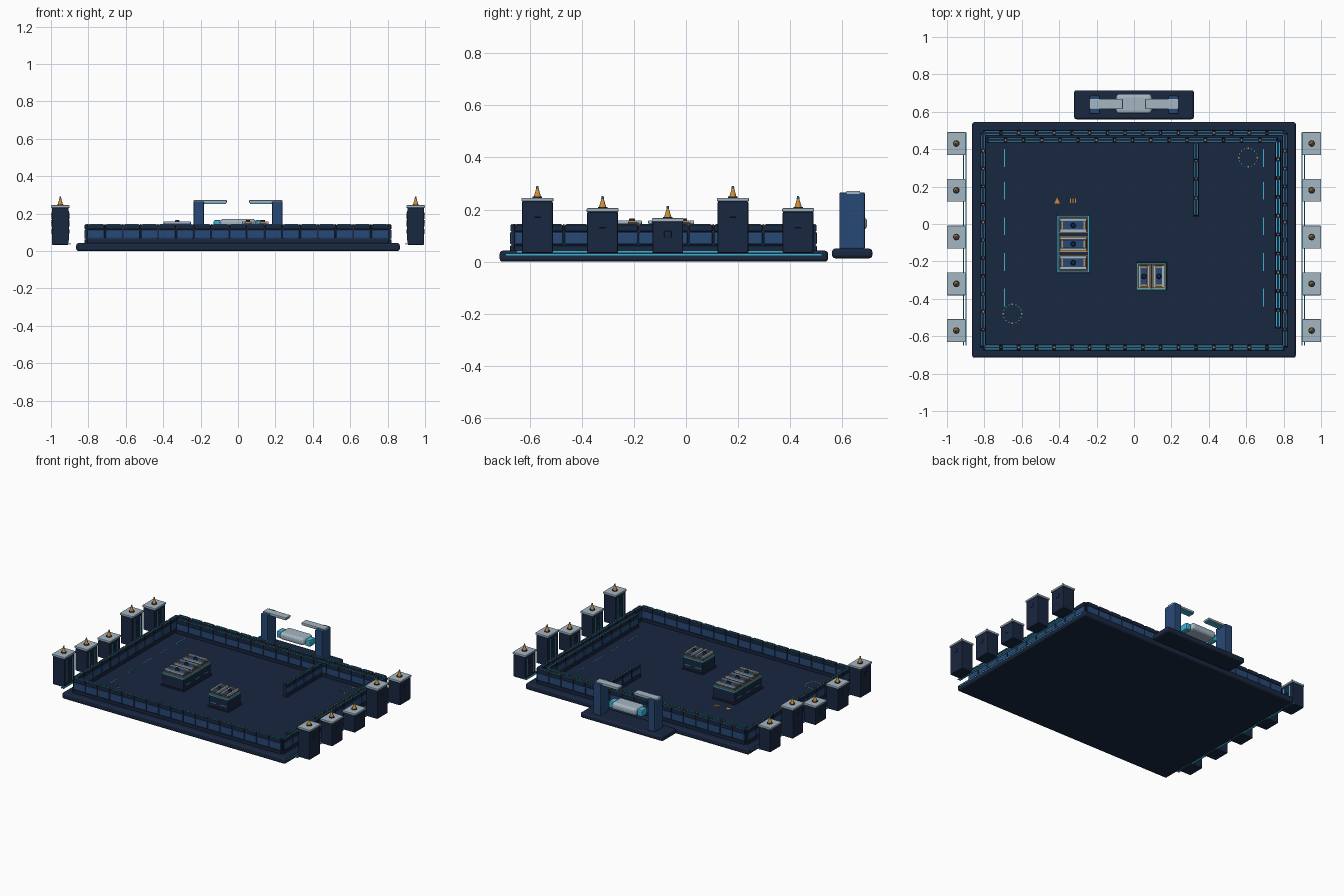
import bpy, bmesh, math
from mathutils import Matrix, Vector

if "Cube" in bpy.data.objects:
    bpy.data.objects.remove(bpy.data.objects["Cube"])


def material(name, hexa):
    lin = [(int(hexa[i:i + 2], 16) / 255) ** 2.2 for i in (0, 2, 4)]
    m = bpy.data.materials.new(name)
    m.diffuse_color = (*lin, 1)
    m.use_nodes = True
    m.node_tree.nodes["Principled BSDF"].inputs["Base Color"].default_value = m.diffuse_color
    return m


NAVY = material("navy", "1f2b42")
BLUE = material("blue", "2c4a75")
GREY = material("pale_grey", "a3b4c1")
CYAN = material("cyan", "3fb0d0")
AMBER = material("amber", "d08a35")
DARK = material("dark", "141b29")


def finish(name, bm, mat, bevel=0, segments=2, smooth=False):
    me = bpy.data.meshes.new(name)
    bm.to_mesh(me)
    bm.free()
    ob = bpy.data.objects.new(name, me)
    bpy.context.collection.objects.link(ob)
    me.materials.append(mat)
    if bevel:
        b = ob.modifiers.new("bevel", "BEVEL")
        b.width, b.segments = bevel, segments
    if smooth:
        bpy.ops.object.select_all(action="DESELECT")
        ob.select_set(True)
        bpy.context.view_layer.objects.active = ob
        bpy.ops.object.shade_smooth_by_angle(angle=math.radians(40))
    return ob


def boxes(name, items, mat, bevel=0, frame=Matrix(), segments=2):
    """One object from boxes given as (x0, x1, y0, y1, z0, z1)."""
    bm = bmesh.new()
    for x0, x1, y0, y1, z0, z1 in items:
        m = Matrix.Translation(((x0 + x1) / 2, (y0 + y1) / 2, (z0 + z1) / 2))
        bmesh.ops.create_cube(bm, size=1, matrix=frame @ m @ Matrix.Diagonal((x1 - x0, y1 - y0, z1 - z0, 1)))
    return finish(name, bm, mat, bevel, segments)


def cones(name, items, mat, sides=12):
    """Vertical cones given as (x, y, z0, z1, r0, r1)."""
    bm = bmesh.new()
    for x, y, z0, z1, r0, r1 in items:
        bmesh.ops.create_cone(bm, cap_ends=True, segments=sides, radius1=r0, radius2=r1, depth=z1 - z0,
                              matrix=Matrix.Translation((x, y, (z0 + z1) / 2)))
    return finish(name, bm, mat, smooth=True)


# base slab with a thin light line around it
boxes("base_slab", [(-.865, .865, -.715, .545, 0, .042)], NAVY, .012, segments=3)
lo, hi = .033, .036
boxes("base_edge_light", [(s * .8655 - .001, s * .8655 + .001, -.69, .52, .024, .029) for s in (-1, 1)], CYAN)


# panelled walls
def wall(name, a, b, n, top=.145, z0=.04):
    a, b = Vector((*a, 0)), Vector((*b, 0))
    L, d = (b - a).length, b - a
    f = Matrix.Translation(a) @ Matrix.Rotation(math.atan2(d.y, d.x), 4, "Z")
    s = L / n
    cells = [(i * s + .003, (i + 1) * s - .003) for i in range(n)]
    boxes(name + "_core", [(0, L, -.009, .009, z0, top - .006)], NAVY, frame=f)
    boxes(name + "_plinth", [(0, L, -.015, .015, z0, z0 + .022)], NAVY, .004, f)
    boxes(name + "_panels", [(u, v, -.015, .015, z0 + .026, top - .031) for u, v in cells], BLUE, .005, f)
    boxes(name + "_cap", [(u, v, -.014, .014, top - .029, top - .003) for u, v in cells], NAVY, .004, f)
    boxes(name + "_light", [(u + .008, v - .008, o - .0017, o + .0017, top - .004, top)
                            for u, v in cells for o in (-.008, .008)], CYAN, frame=f)
    boxes(name + "_studs", [(u - .006, u, -.004, .004, top - .006, top) for u, v in cells[1:]], AMBER, frame=f)


X, Y0, Y1 = .806, -.66, .487
wall("front_wall", (-X, Y0), (X, Y0), 17)
wall("back_wall", (-X, Y1), (X, Y1), 17)
wall("left_wall", (-X, Y0), (-X, Y1), 12)
wall("right_wall", (X, Y0), (X, Y1), 12)
wall("inner_back_wall", (-.785, .447), (.77, .447), 16, .14)
wall("inner_right_wall", (.77, -.56), (.77, .447), 10, .14)
wall("partition_wall", (.333, .04), (.333, .44), 4, .135)

# side towers, stepped in height
bodies, caps, strips, vents, spikes, tips = [], [], [], [], [], []
for s in (-1, 1):
    for i, top in enumerate((.245, .205, .167, .245, .205)):
        x, y = s * .95, -.57 + .25 * i
        bodies.append((x - .045, x + .045, y - .059, y + .059, .033, top - .014))
        caps.append((x - .05, x + .05, y - .061, y + .061, top - .014, top))
        xi = x - s * .0455
        strips += [(xi - .002, xi + .002, y + o - .003, y + o + .003, .055, top - .03) for o in (-.03, .03)]
        vents += [(x - .048, x + .048, y - .014, y + .014, top - .075, top - .05)]
        spikes.append((x, y, top, top + .038, .015, .004))
        tips.append((x, y, top + .036, top + .046, .0055, .004))
boxes("tower_bodies", bodies, NAVY, .005)
boxes("tower_caps", caps, GREY, .003)
boxes("tower_light_strips", strips, CYAN)
boxes("tower_vents", vents, NAVY, .003)
cones("tower_spikes", spikes, AMBER)
cones("tower_spike_collars", [(x, y, z, z + .005, .018, .018) for x, y, z, *_ in spikes], NAVY)
cones("tower_spike_tips", tips, CYAN, 8)
boxes("tower_link_rails", [(s * x - .003, s * x + .003, -.65, .49, .034, .042)
                           for s in (-1, 1) for x in (.899, .912)], CYAN)


# machine banks: a cabinet with a row of modules on top
def bank(name, cx, cy, w, d, n, mw, md, step, along_y):
    x0, x1, y0, y1 = cx - w / 2, cx + w / 2, cy - d / 2, cy + d / 2
    boxes(name + "_cabinet", [(x0, x1, y0, y1, .04, .05), (x0 + .008, x1 - .008, y0 + .008, y1 - .008, .05, .128)], NAVY, .003)
    boxes(name + "_top_frame", [(x0 + .004, x1 - .004, y, y + .006, .124, .132) for y in (y0 + .004, y1 - .01)] +
          [(x, x + .006, y0 + .004, y1 - .004, .124, .132) for x in (x0 + .004, x1 - .01)], CYAN)
    mods, trims, lids, bars, knobs, lamps = [], [], [], [], [], []
    for i in range(n):
        o = (i - (n - 1) / 2) * step
        x, y = (cx, cy + o) if along_y else (cx + o, cy)
        mods.append((x - mw / 2, x + mw / 2, y - md / 2, y + md / 2, .125, .15))
        trims.append((x - mw / 2 - .004, x + mw / 2 + .004, y - md / 2 - .004, y + md / 2 + .004, .128, .135))
        for s in (-1, 1):
            if along_y:
                lids.append((x - mw / 2, x + mw / 2, y + s * md * .4 - .008, y + s * md * .4 + .008, .145, .158))
                bars.append((x + s * mw * .4 - .004, x + s * mw * .4 + .004, y - .02, y + .02, .148, .157))
                lamps.append((x + s * (w / 2 - .007) - .002, x + s * (w / 2 - .007) + .002, y - .022, y + .022, .075, .08))
            else:
                lids.append((x + s * mw * .4 - .007, x + s * mw * .4 + .007, y - md / 2, y + md / 2, .145, .158))
                bars.append((x - .016, x + .016, y + s * md * .4 - .004, y + s * md * .4 + .004, .148, .157))
                lamps.append((x - .022, x + .022, y + s * (d / 2 - .007) - .002, y + s * (d / 2 - .007) + .002, .075, .08))
        knobs.append((x, y, .15, .166, .014, .01))
    boxes(name + "_modules", mods, BLUE, .004)
    boxes(name + "_trim", trims, AMBER)
    boxes(name + "_lids", lids, GREY, .003)
    boxes(name + "_bars", bars, AMBER)
    boxes(name + "_lamps", lamps, CYAN)
    cones(name + "_knobs", knobs, NAVY)


bank("large_bank", -.325, -.107, .18, .315, 3, .145, .075, .1, True)
bank("small_bank", .093, -.28, .165, .152, 2, .06, .12, .08, False)

# rear gantry
boxes("gantry_plate", [(-.32, .32, .56, .715, .013, .05)], NAVY, .012, segments=3)
boxes("gantry_posts", [(s * .21 - .028, s * .21 + .028, .588, .686, .048, .266) for s in (-1, 1)], BLUE, .006)
boxes("gantry_arms", [(min(s * .06, s * .238), max(s * .06, s * .238), .615, .668, .257, .272) for s in (-1, 1)], GREY, .003)
boxes("gantry_arm_lights", [(min(s * .065, s * .185), max(s * .065, s * .185), .622, .661, .251, .258) for s in (-1, 1)], CYAN)
boxes("gantry_pod", [(-.096, .096, .59, .695, .122, .172)], GREY, .018, segments=3)
boxes("gantry_pod_ends", [(min(s * .09, s * .13), max(s * .09, s * .13), .612, .672, .118, .165) for s in (-1, 1)], CYAN, .008)

# floor markings
F0, F1 = .04, .0435
boxes("floor_dashes", [(s * .692 - .002, s * .692 + .002, y, y + .095, F0, F1)
                       for s in (-1, 1) for y in (-.44, -.25, -.06, .13, .305)], CYAN)
dots, ticks = [], []
for cx, cy in ((-.65, -.48), (.61, .355)):
    for k in range(16):
        a = math.tau * k / 16
        x, y = cx + .05 * math.cos(a), cy + .05 * math.sin(a)
        r = .004 if k % 4 == 0 else .0025
        (ticks if k % 4 == 0 else dots).append((x - r, x + r, y - r, y + r, F0, F1))
boxes("floor_ring_dots", dots, CYAN)
boxes("floor_ring_ticks", ticks, AMBER)
boxes("floor_bars", [(-.342 + k * .013, -.336 + k * .013, .112, .136, F0, F1) for k in range(3)], AMBER)
tri = cones("floor_triangle", [(0, 0, F0, F1, .02, .02)], AMBER, 3)
tri.location = (-.411, .12, 0)
tri.scale = (.9, 1.1, 1)
